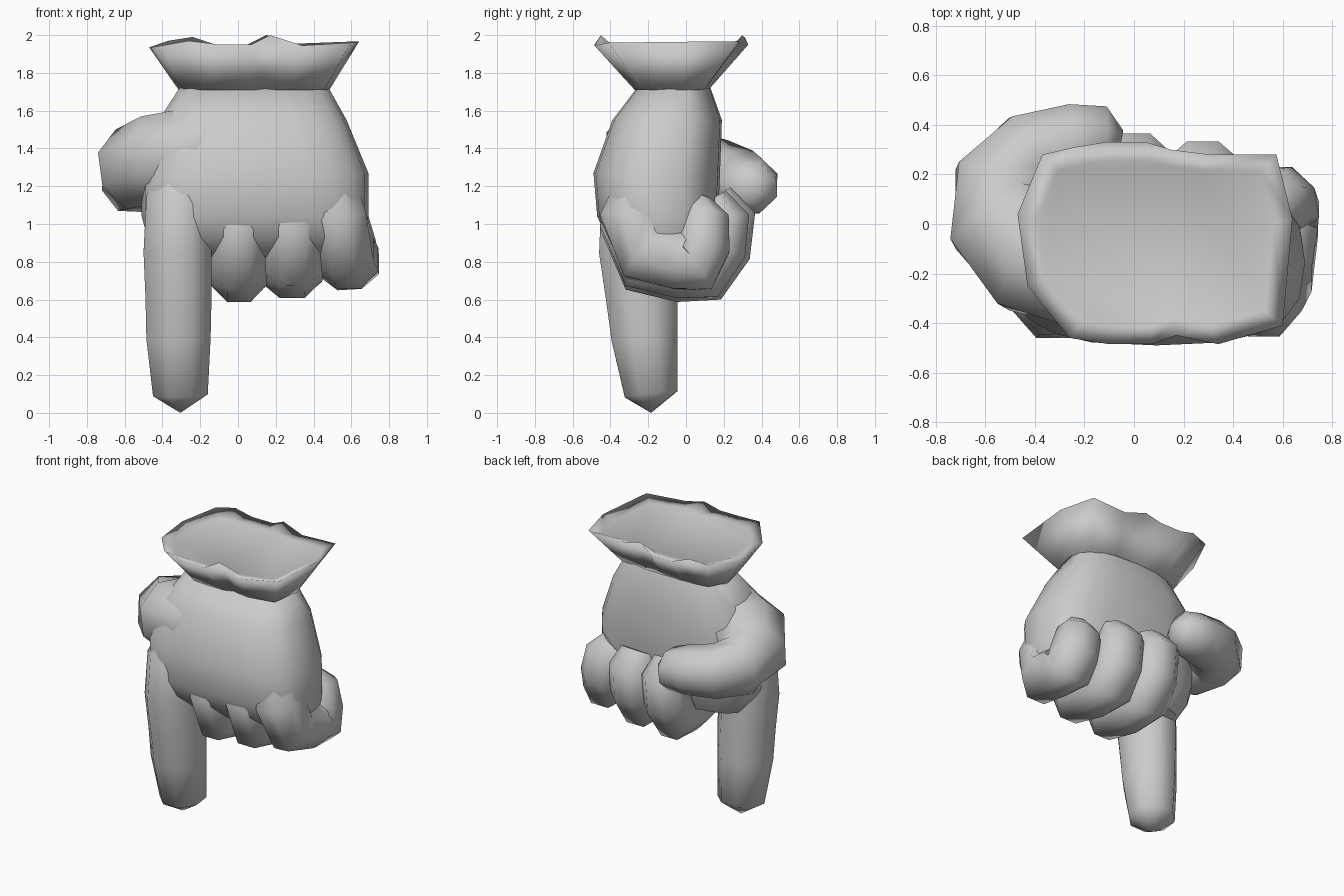
import bpy, bmesh, math
from mathutils import Vector

if "Cube" in bpy.data.objects:
    bpy.data.objects.remove(bpy.data.objects["Cube"])


def loft(name, rings, tip=False, angle=60):
    """Skin equal-length rings of points; cap both ends (or close on a tip)."""
    bm = bmesh.new()
    vs = [[bm.verts.new(p) for p in r] for r in rings]
    n = len(vs[0])
    for a, b in zip(vs, vs[1:]):
        for i in range(n):
            j = (i + 1) % n
            bm.faces.new((a[i], a[j], b[j], b[i]))
    bm.faces.new(vs[0])
    if tip:
        end = bm.verts.new(tip)
        for i in range(n):
            bm.faces.new((vs[-1][i], vs[-1][(i + 1) % n], end))
    else:
        bm.faces.new(vs[-1])
    bmesh.ops.recalc_face_normals(bm, faces=bm.faces)
    me = bpy.data.meshes.new(name)
    bm.to_mesh(me)
    bm.free()
    ob = bpy.data.objects.new(name, me)
    bpy.context.collection.objects.link(ob)
    bpy.ops.object.select_all(action='DESELECT')
    ob.select_set(True)
    bpy.context.view_layer.objects.active = ob
    bpy.ops.object.shade_smooth_by_angle(angle=math.radians(angle))
    return ob


def digit(name, path, side, tip=False, sides=8):
    """Tube along (x, y, z, half width along side, half thickness)."""
    pts = [Vector(p[:3]) for p in path]
    rings = []
    for i, p in enumerate(path):
        a, b = pts[max(i - 1, 0)], pts[min(i + 1, len(pts) - 1)]
        t = (b - a).normalized()
        s = Vector(side)
        s = (s - t * s.dot(t)).normalized()
        n = t.cross(s)
        k = 1 / math.cos(math.pi / sides)
        ring = []
        for j in range(sides):
            u = 2 * math.pi * (j + 0.5) / sides
            ring.append(pts[i] + s * (p[3] * k * math.cos(u)) + n * (p[4] * k * math.sin(u)))
        rings.append(ring)
    return loft(name, rings, tip)


def oval(z, x0, x1, y0, y1, e, n=20):
    """Rounded-box outline at height z."""
    out = []
    for i in range(n):
        u = 2 * math.pi * i / n
        c, s = math.cos(u), math.sin(u)
        out.append(((x0 + x1) / 2 + (x1 - x0) / 2 * math.copysign(abs(c) ** (2 / e), c),
                    (y0 + y1) / 2 + (y1 - y0) / 2 * math.copysign(abs(s) ** (2 / e), s), z))
    return out


# palm
loft("palm", [oval(*r) for r in (
    (1.72, -.31, .48, -.26, .13, 2.6), (1.55, -.42, .575, -.39, .19, 2.8),
    (1.27, -.51, .69, -.49, .18, 2.8), (1.04, -.51, .69, -.47, .17, 2.9),
    (.93, -.48, .68, -.42, .14, 3), (.80, -.40, .62, -.28, .08, 2.8))])

# flared cuff with wavy rim and shallow hollow top
rim = [(.64, .02, 1.965), (.575, .28, 1.965), (.31, .28, 1.955), (.15, .30, 2.0), (.05, .33, 1.95),
       (-.12, .33, 1.95), (-.24, .31, 1.99), (-.37, .28, 1.97), (-.47, .04, 1.935),
       (-.43, -.25, 1.94), (-.26, -.46, 1.97), (-.1, -.485, 1.95), (.07, -.485, 1.95),
       (.17, -.45, 2.0), (.34, -.485, 1.945), (.60, -.41, 1.96)]


def shrunk(kx, ky, z):
    return [(.085 + (x - .085) * kx, -.075 + (y + .075) * ky, z) for x, y, _ in rim]


loft("cuff", [shrunk(.72, .48, 1.71), rim, shrunk(.86, .82, 1.935)], angle=180)

# pointing index finger
digit("index_finger", [
    (-.26, -.15, 1.45, .10, .10), (-.31, -.25, 1.12, .175, .20), (-.32, -.255, .85, .18, .205),
    (-.315, -.235, .62, .175, .19), (-.315, -.22, .40, .17, .175),
    (-.305, -.185, .10, .145, .14)], (1, 0, 0), tip=(-.305, -.185, 0))

# three curled fingers: knuckle x, tip x, side bulge, lift, half width, reach
prof = ((-.20, 1.22, .8, .13), (-.28, .97, 1, .175), (-.205, .785, 1, .175),
        (-.02, .745, 1, .16), (.10, .73, 1, .15), (.18, .87, 1, .15),
        (.215, 1.05, .95, .13), (.16, 1.16, .7, .07))
for name, xa, xb, bulge, lift, w, reach in (
        ("middle_finger", .005, .005, 0, .0, .15, 1.1),
        ("ring_finger", .295, .275, 0, .02, .16, .95),
        ("little_finger", .475, .50, .105, .065, .155, .45)):
    path = []
    for i, (y, z, k, t) in enumerate(prof):
        f = i / (len(prof) - 1)
        path.append((xa + (xb - xa) * f + bulge * math.sin(math.pi * f),
                     y * reach if y > 0 else y,
                     z + lift * (1 - 2 * max(0, 2 * f - 1)), w * k, t))
    digit(name, path, (1, 0, 0))

# thumb wrapped behind the palm
digit("thumb", [
    (.06, -.12, 1.47, .16, .20), (-.22, -.17, 1.40, .22, .25),
    (-.40, -.12, 1.345, .235, .25), (-.54, .02, 1.29, .22, .215), (-.55, .16, 1.255, .19, .18),
    (-.42, .28, 1.225, .165, .17), (-.24, .325, 1.205, .15, .16),
    (-.12, .335, 1.19, .13, .14), (-.06, .32, 1.185, .06, .06)], (0, 0, 1))
